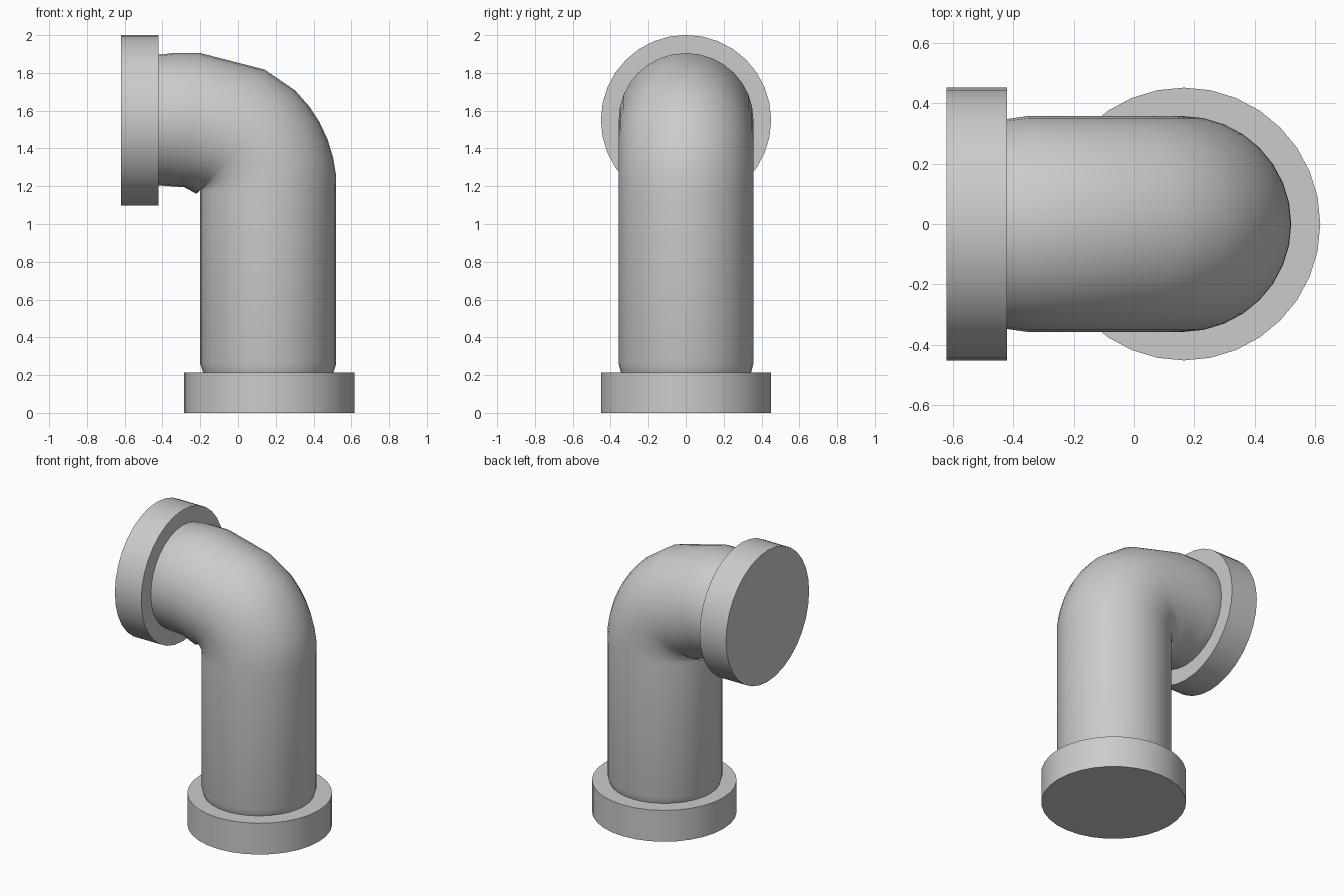
import bpy, bmesh
from math import sin, cos, pi, radians
from mathutils import Vector

if "Cube" in bpy.data.objects:
    bpy.data.objects.remove(bpy.data.objects["Cube"])

SIDES = 32
HALF_WIDTH = 0.357


def smooth(obj, angle=35):
    bpy.ops.object.select_all(action='DESELECT')
    obj.select_set(True)
    bpy.context.view_layer.objects.active = obj
    bpy.ops.object.shade_smooth_by_angle(angle=radians(angle))


def flange(name, center, depth, rotation=(0, 0, 0)):
    bpy.ops.mesh.primitive_cylinder_add(vertices=SIDES, radius=0.451, depth=depth,
                                        location=center, rotation=rotation)
    obj = bpy.context.object
    obj.name = name
    smooth(obj)


# Flanges at the foot and at the side outlet
flange("base_flange", (0.165, 0, 0.1075), 0.215)
flange("outlet_flange", (-0.52, 0, 1.55), 0.2, (0, pi / 2, 0))

# Pipe sections: outer x, z, inner x, z, half width
sections = [(0.50, 0.20, -0.18, 0.20, 0.34),
            (0.507, 0.22, -0.187, 0.22, 0.347),
            (0.52, 0.26, -0.20, 0.26, HALF_WIDTH),
            (0.52, 1.17, -0.20, 1.17, HALF_WIDTH)]
# Elbow sections fan out around the tight inner corner
for a in (6, 13, 21, 29, 37, 46):
    t = radians(a)
    sections.append((-0.2 + 0.722 * cos(t), 1.19 + 0.72 * sin(t),
                     -0.2, 1.18, HALF_WIDTH))
sections += [(0.14, 1.818, -0.22, 1.16, HALF_WIDTH),
             (-0.20, 1.905, -0.285, 1.195, HALF_WIDTH),
             (-0.34, 1.905, -0.36, 1.20, HALF_WIDTH),
             (-0.42, 1.897, -0.42, 1.205, 0.347),
             (-0.45, 1.89, -0.45, 1.21, 0.34)]

# Pipe lofted through the sections
bm = bmesh.new()
rings = []
for ox, oz, ix, iz, w in sections:
    outer, inner = Vector((ox, 0, oz)), Vector((ix, 0, iz))
    mid, half = (outer + inner) / 2, (outer - inner) / 2
    rings.append([bm.verts.new(mid + half * cos(2 * pi * i / SIDES)
                               + Vector((0, w * sin(2 * pi * i / SIDES), 0)))
                  for i in range(SIDES)])
for a, b in zip(rings, rings[1:]):
    for i in range(SIDES):
        j = (i + 1) % SIDES
        bm.faces.new((a[i], a[j], b[j], b[i]))
mesh = bpy.data.meshes.new("elbow_pipe")
bm.to_mesh(mesh)
bm.free()
pipe = bpy.data.objects.new("elbow_pipe", mesh)
bpy.context.collection.objects.link(pipe)
smooth(pipe, 60)
